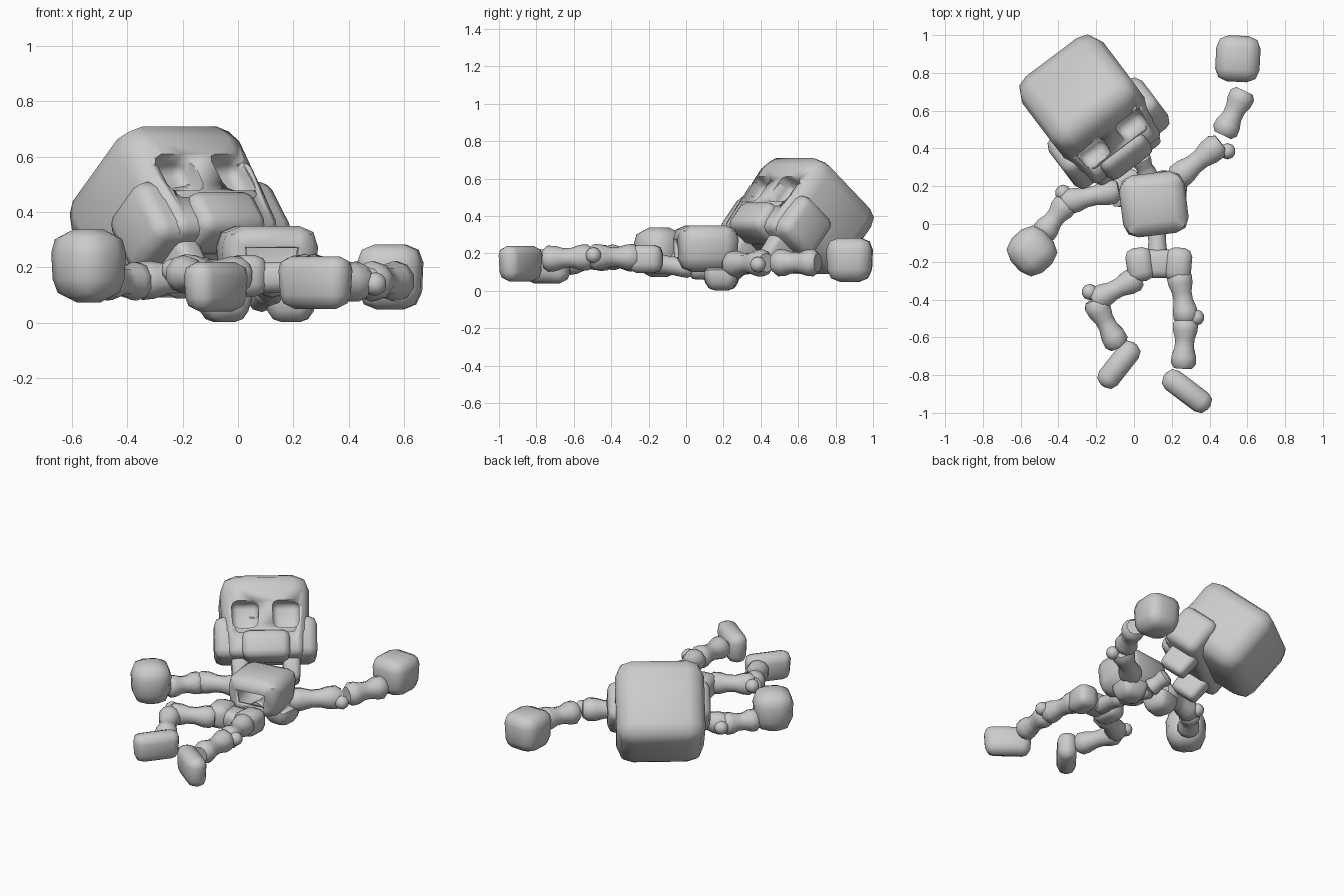
import bpy, bmesh
from math import radians
from mathutils import Matrix, Vector

old = bpy.data.objects.get("Cube")
if old:
    bpy.data.objects.remove(old, do_unlink=True)

bone_mat = bpy.data.materials.new("bone grey")
bone_mat.use_nodes = True
GREY = (0.6, 0.6, 0.6, 1)
bone_mat.diffuse_color = GREY
bone_mat.node_tree.nodes["Principled BSDF"].inputs["Base Color"].default_value = GREY


def finish(name, bm, matrix, angle=50):
    bmesh.ops.recalc_face_normals(bm, faces=bm.faces)
    mesh = bpy.data.meshes.new(name)
    bm.to_mesh(mesh)
    bm.free()
    ob = bpy.data.objects.new(name, mesh)
    bpy.context.collection.objects.link(ob)
    ob.matrix_world = matrix
    mesh.materials.append(bone_mat)
    bpy.ops.object.select_all(action='DESELECT')
    ob.select_set(True)
    bpy.context.view_layer.objects.active = ob
    bpy.ops.object.shade_smooth_by_angle(angle=radians(angle))
    return ob


def block(name, matrix, center, size, bevel, taper=1.0, open_front=False):
    """Rounded box; taper scales the lower end, open_front drops the -y wall."""
    bm = bmesh.new()
    bmesh.ops.create_cube(bm, size=1)
    for v in bm.verts:
        k = taper if v.co.z < 0 else 1
        v.co = Vector((v.co.x * size[0] * k, v.co.y * size[1] * k, v.co.z * size[2]))
    bmesh.ops.bevel(bm, geom=bm.edges[:], offset=bevel, segments=2, profile=0.5, affect='EDGES')
    if open_front:
        front = min(bm.faces, key=lambda f: f.calc_center_median().y)
        bmesh.ops.delete(bm, geom=[front], context='FACES')
    return finish(name, bm, matrix @ Matrix.Translation(center))


def bone(name, a, b, radius, waist=0.77):
    """Turned bone with flared ends running from a to b."""
    a, b = Vector(a), Vector(b)
    axis = b - a
    profile = [(0, .7), (.1, 1), (.25, .97), (.42, waist), (.58, waist), (.75, .97), (.9, 1), (1, .7)]
    bm = bmesh.new()
    rings = []
    for t, r in profile:
        ring = bmesh.ops.create_circle(bm, segments=10, radius=radius * r,
                                       matrix=Matrix.Translation((0, 0, t * axis.length)))
        rings.append(ring["verts"])
    for low, high in zip(rings, rings[1:]):
        for i in range(10):
            j = (i + 1) % 10
            bm.faces.new((low[i], low[j], high[j], high[i]))
    bm.faces.new(rings[0])
    bm.faces.new(rings[-1])
    turn = axis.to_track_quat('Z', 'Y').to_matrix().to_4x4()
    return finish(name, bm, Matrix.Translation(a) @ turn)


def knob(name, center, radius):
    bm = bmesh.new()
    bmesh.ops.create_icosphere(bm, subdivisions=2, radius=radius)
    return finish(name, bm, Matrix.Translation(center))


def turned(center, degrees):
    return Matrix.Translation(center) @ Matrix.Rotation(radians(degrees), 4, 'Z')


def modify(ob, kind, **settings):
    mod = ob.modifiers.new(kind.lower(), kind)
    for key, value in settings.items():
        setattr(mod, key, value)
    bpy.context.view_layer.objects.active = ob
    bpy.ops.object.modifier_apply(modifier=mod.name)


# Head frame: origin at the middle of the brow, face towards local -y, tipped back
head = (Matrix.Translation((-0.168, 0.524, 0.73)) @ Matrix.Rotation(radians(37), 4, 'Z')
        @ Matrix.Rotation(radians(-40), 4, 'X'))
skull = block("skull", head, (0, 0.315, -0.17), (0.54, 0.55, 0.46), 0.1, 0.97)
face = block("face", head, (0, 0.18, -0.295), (0.48, 0.26, 0.33), 0.04, 0.95)
cheeks = block("cheekbones", head, (0, 0.205, -0.33), (0.62, 0.26, 0.26), 0.05)
snout = block("snout", head, (0, 0.11, -0.39), (0.29, 0.19, 0.18), 0.045)

# Eye sockets hollowed out of the face
for side in (-1, 1):
    cutter = block("socket_cutter", head, (side * 0.123, 0.05, -0.205), (0.165, 0.18, 0.17), 0.035, 0.92)
    for part in (skull, face, cheeks):
        modify(part, 'BOOLEAN', operation='DIFFERENCE', object=cutter, solver='EXACT')
    bpy.data.objects.remove(cutter, do_unlink=True)

# Jaw prongs under the head
for side, label in ((-1, "right"), (1, "left")):
    block(label + "_jaw_prong", head, (side * 0.155, 0.225, -0.48), (0.11, 0.2, 0.22), 0.03, 0.9)

# Open ribcage, spine, neck and shoulder blades
ribs = block("ribcage", turned((0.105, 0.105, 0.225), 7), (0, 0, 0), (0.36, 0.34, 0.25), 0.075, 0.9, True)
modify(ribs, 'SOLIDIFY', thickness=0.03, offset=-1)
bone("lower_spine", (0.125, -0.2, 0.15), (0.12, 0.04, 0.12), 0.055, 0.9)
bone("upper_spine", (0.12, 0.02, 0.12), (0.08, 0.26, 0.09), 0.055, 0.9)
bone("neck", (0.08, 0.24, 0.10), (0.03, 0.36, 0.16), 0.055, 0.85)
block("right_shoulder_blade", turned((-0.05, 0.19, 0.062), 15), (0, 0, 0), (0.2, 0.2, 0.12), 0.04, 0.7)
block("left_shoulder_blade", turned((0.19, 0.19, 0.062), -5), (0, 0, 0), (0.2, 0.2, 0.12), 0.04, 0.7)

# Pelvis with two wings
block("pelvis_middle", turned((0.13, -0.21, 0.165), 0), (0, 0, 0), (0.2, 0.15, 0.11), 0.035)
for x, label, angle in ((0.03, "right", 8), (0.235, "left", -5)):
    block(label + "_pelvis_wing", turned((x, -0.215, 0.17), angle), (0, 0, 0), (0.14, 0.18, 0.15), 0.045)

# Limbs: upper bone start and end, lower bone start and end, joint bump, radius
limbs = {
    "right_arm": ((-0.08, .18, .17), (-.38, .11, .15), (-.35, .12, .15), (-.49, -.06, .15), (-.375, .165, .15), .07),
    "left_arm": ((.21, .23, .14), (.46, .43, .15), (.47, .47, .15), (.585, .705, .15), (.495, .385, .14), .073),
    "right_leg": ((.03, -.28, .17), (-.22, -.41, .18), (-.215, -.40, .18), (-.08, -.65, .15), (-.235, -.36, .19), .069),
    "left_leg": ((.235, -.25, .18), (.28, -.52, .18), (.275, -.5, .18), (.26, -.765, .17), (.33, -.495, .19), .07),
}
for limb, (a, b, c, d, bump, radius) in limbs.items():
    bone(limb + "_upper_bone", a, b, radius)
    bone(limb + "_lower_bone", c, d, radius)
    knob(limb + "_joint_bump", bump, 0.043)

# Blocky hands and feet
block("right_hand", turned((-0.54, -0.143, 0.205), 42), (0, 0, 0), (0.245, 0.25, 0.265), 0.085, 0.92)
block("left_hand", turned((0.55, 0.875, 0.165), -3), (0, 0, 0), (0.24, 0.25, 0.235), 0.065, 0.92)
block("right_foot", turned((-0.08, -0.745, 0.13), 52), (0, 0, 0), (0.29, 0.125, 0.18), 0.05, 0.92)
block("left_foot", turned((0.28, -0.885, 0.145), -37), (0, 0, 0), (0.30, 0.125, 0.19), 0.05, 0.92)
